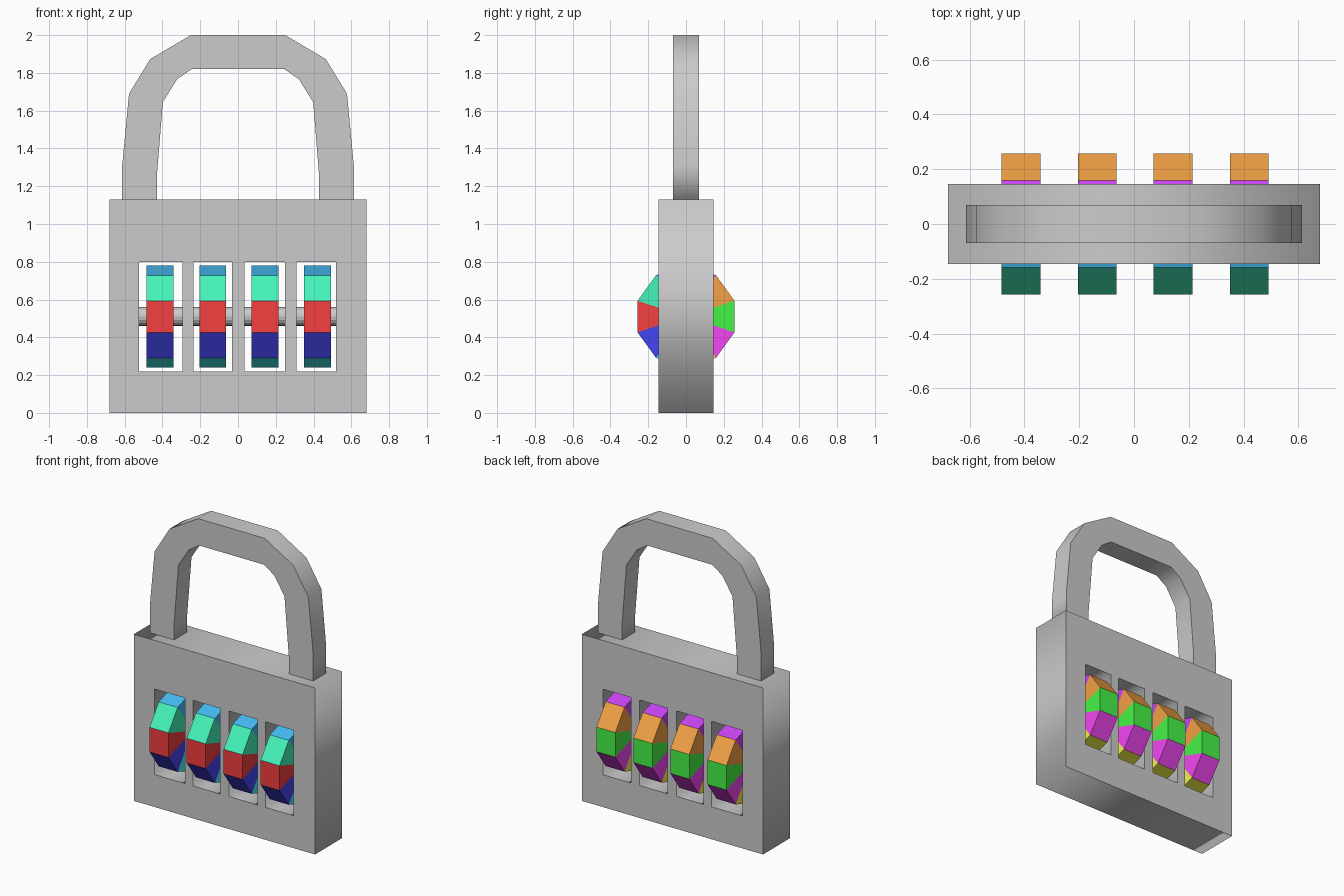
import bpy, bmesh, math

if "Cube" in bpy.data.objects:
    bpy.data.objects.remove(bpy.data.objects["Cube"])


def plate(name, outlines, half_depth):
    """Closed x-z outlines (first is outer, the rest are holes) extruded along y."""
    cu = bpy.data.curves.new(name, 'CURVE')
    cu.dimensions = '2D'
    cu.fill_mode = 'BOTH'
    cu.extrude = half_depth
    for pts in outlines:
        sp = cu.splines.new('POLY')
        sp.points.add(len(pts) - 1)
        for p, (x, z) in zip(sp.points, pts):
            p.co = (x, z, 0, 1)
        sp.use_cyclic_u = True
    ob = bpy.data.objects.new(name, cu)
    ob.rotation_euler.x = math.pi / 2
    bpy.context.collection.objects.link(ob)
    bpy.ops.object.select_all(action='DESELECT')
    bpy.context.view_layer.objects.active = ob
    ob.select_set(True)
    bpy.ops.object.convert(target='MESH')
    return ob


def rect(x0, x1, z0, z1):
    return [(x0, z0), (x1, z0), (x1, z1), (x0, z1)]


# Body with four through windows
windows = [(-0.525, -0.295), (-0.235, -0.032), (0.035, 0.248), (0.31, 0.52)]
plate("lock_body", [rect(-0.68, 0.68, 0, 1.13)] +
      [rect(a, b, 0.22, 0.80) for a, b in windows], 0.146)

# Shackle: half profiles mirrored into one arch
outer = [(0.613, 1.125), (0.613, 1.31), (0.577, 1.69), (0.465, 1.873), (0.25, 2.0)]
inner = [(0.43, 1.125), (0.43, 1.25), (0.398, 1.645), (0.322, 1.767), (0.245, 1.82)]


def mirror(pts):
    return pts + [(-x, z) for x, z in reversed(pts)]


plate("shackle", [mirror(outer) + mirror(inner)[::-1]], 0.07)

# Axle through the dials
bpy.ops.mesh.primitive_cylinder_add(vertices=16, radius=0.05, depth=1.05,
                                    location=(0, 0, 0.51),
                                    rotation=(0, math.pi / 2, 0))
bpy.context.object.name = "axle"

# Sector colours, from the front face upwards and over the back
colours = {"red": (.9, .05, .05), "mint": (.06, .9, .5), "blue": (.06, .5, .9),
           "purple": (.6, .06, .9), "orange": (.9, .36, .06), "green": (.06, .9, .06),
           "magenta": (.9, .06, .9), "yellow": (.9, .9, .06), "cyan": (.06, .9, .9),
           "navy": (.06, .06, .9)}
mats = []
for key, rgb in colours.items():
    m = bpy.data.materials.new(key)
    m.diffuse_color = (*rgb, 1)
    m.use_nodes = True
    m.node_tree.nodes["Principled BSDF"].inputs["Base Color"].default_value = m.diffuse_color
    mats.append(m)


# Ten-sided number dials, one colour per wedge
def dial(name, x, half_w=0.071, r=0.27, n=10):
    bm = bmesh.new()
    rings, hubs = [], []
    for sx in (-half_w, half_w):
        hubs.append(bm.verts.new((sx, 0, 0)))
        angles = [math.radians(36 * i - 18) for i in range(n)]
        rings.append([bm.verts.new((sx, -r * math.cos(a), r * math.sin(a)))
                      for a in angles])
    left, right = rings
    for i in range(n):
        j = (i + 1) % n
        for f in ((left[i], right[i], right[j], left[j]),
                  (hubs[0], left[i], left[j]), (hubs[1], right[j], right[i])):
            bm.faces.new(f).material_index = i
    bmesh.ops.recalc_face_normals(bm, faces=bm.faces)
    me = bpy.data.meshes.new(name)
    bm.to_mesh(me)
    bm.free()
    for m in mats:
        me.materials.append(m)
    ob = bpy.data.objects.new(name, me)
    ob.location = (x, 0, 0.51)
    bpy.context.collection.objects.link(ob)


for k, x in enumerate((-0.413, -0.134, 0.143, 0.421)):
    dial(f"dial_{k + 1}", x)
